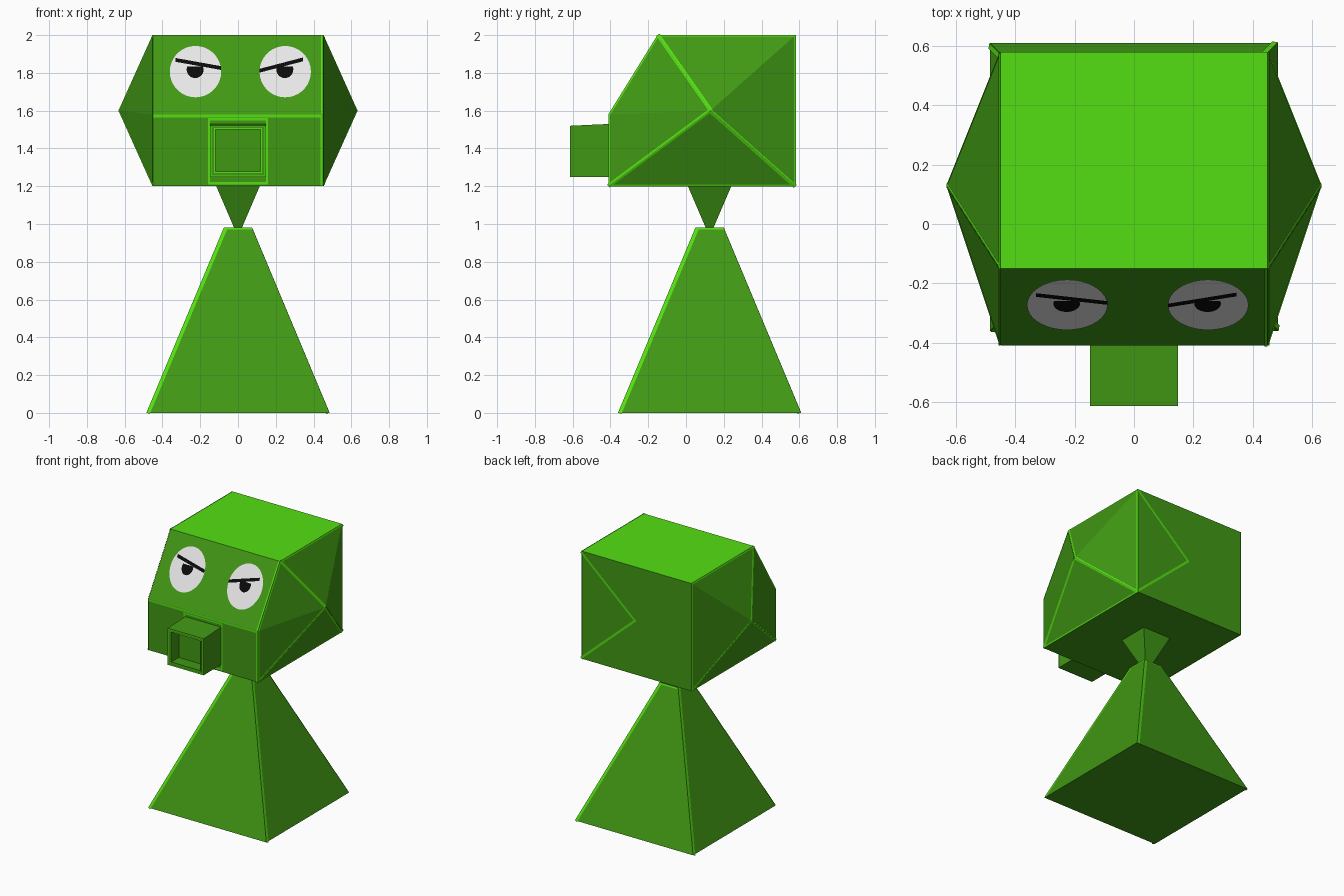
import bpy, bmesh, math
from mathutils import Vector as V

if "Cube" in bpy.data.objects:
    bpy.data.objects.remove(bpy.data.objects["Cube"])


def mat(name, rgb):
    m = bpy.data.materials.new(name)
    m.diffuse_color = (*rgb, 1)
    m.use_nodes = True
    m.node_tree.nodes["Principled BSDF"].inputs["Base Color"].default_value = m.diffuse_color
    return m


GREEN = mat("leaf_green", (0.052, 0.315, 0.007))
LIME = mat("bright_lime", (0.088, 0.74, 0.006))
WHITE = mat("eye_white", (0.86, 0.86, 0.86))
BLACK = mat("black", (0.003, 0.003, 0.003))
CY = 0.125  # y of the body axis


def make(name, bm, *mats):
    me = bpy.data.meshes.new(name)
    bm.normal_update()
    bm.to_mesh(me)
    bm.free()
    for m in mats:
        me.materials.append(m)
    ob = bpy.data.objects.new(name, me)
    bpy.context.collection.objects.link(ob)
    return ob


def square_taper(name, r0, z0, r1, z1):
    """Four-sided tapered column on the body axis."""
    bm = bmesh.new()
    rings = [[bm.verts.new((sx * r, CY + sy * r, z))
              for sx, sy in ((-1, -1), (1, -1), (1, 1), (-1, 1))]
             for r, z in ((r0, z0), (r1, z1))]
    lo, hi = rings
    bm.faces.new(lo[::-1])
    bm.faces.new(hi)
    for i in range(4):
        j = (i + 1) % 4
        bm.faces.new((lo[i], lo[j], hi[j], hi[i]))
    return make(name, bm, GREEN)


def strip(bm, a, b, c, w=0.016, center=(0, CY, 1.5)):
    """Painted line along edge a-b, lying on the face that also holds c."""
    a, b, c = V(a), V(b), V(c)
    d = (b - a).normalized()
    inward = (c - a) - d * (c - a).dot(d)
    inward = inward.normalized() * w
    n = d.cross(inward).normalized()
    pts = [a, b, b + inward, a + inward]
    if n.dot(a - V(center)) < 0:
        n = -n
        pts.reverse()
    bm.faces.new([bm.verts.new(p + n * 0.003) for p in pts])


# Body and neck
square_taper("body", 0.485, 0, 0.075, 0.98)
square_taper("neck", 0.012, 0.96, 0.115, 1.2)

# Head: side profile extruded across, pointed cheeks on both sides
profile = [(-0.41, 1.2), (-0.41, 1.58), (-0.15, 2.0), (0.58, 2.0), (0.58, 1.2)]
bm = bmesh.new()
sides = {s: [bm.verts.new((s * 0.45, y, z)) for y, z in profile] for s in (-1, 1)}
tips = {s: bm.verts.new((s * 0.63, 0.13, 1.6)) for s in (-1, 1)}
for i in range(5):
    j = (i + 1) % 5
    bm.faces.new((sides[-1][i], sides[1][i], sides[1][j], sides[-1][j]))
    for s in (-1, 1):
        bm.faces.new((sides[s][i], sides[s][j], tips[s]))
bmesh.ops.recalc_face_normals(bm, faces=bm.faces)
for f in bm.faces:  # the crown is lime
    f.material_index = 1 if f.normal.z > 0.9 else 0
make("head", bm, GREEN, LIME)

# Snout: box with a square hollow in the front
bm = bmesh.new()
bmesh.ops.create_cube(bm, size=1)
for v in bm.verts:
    back = v.co.y > 0
    v.co = V((v.co.x * 0.295, -0.40 if back else -0.613,
              1.25 if v.co.z < 0 else (1.53 if back else 1.52)))
bm.normal_update()
front = min(bm.faces, key=lambda f: f.calc_center_median().y)
bmesh.ops.inset_region(bm, faces=[front], thickness=0.028)
ext = bmesh.ops.extrude_discrete_faces(bm, faces=[front])["faces"]
bmesh.ops.translate(bm, verts=ext[0].verts[:], vec=(0, 0.1, 0))
make("snout", bm, GREEN)

# Painted lime lines: body edges
bm = bmesh.new()
corners = [(-1, -1), (1, -1), (1, 1), (-1, 1)]
for (ax, ay), (bx, by) in zip(corners, corners[1:] + corners[:1]):
    lo_a = (ax * 0.485, CY + ay * 0.485, 0)
    hi_a = (ax * 0.075, CY + ay * 0.075, 0.98)
    hi_b = (bx * 0.075, CY + by * 0.075, 0.98)
    strip(bm, lo_a, hi_a, hi_b, 0.02, (0, CY, 0.3))
    strip(bm, hi_a, hi_b, lo_a, 0.012, (0, CY, 0.3))
make("body_edge_lines", bm, LIME)

# Painted lime lines: head ridges and back chevron
bm = bmesh.new()
for s in (-1, 1):
    P = [(s * 0.45, y, z) for y, z in profile]
    tip = (s * 0.63, 0.13, 1.6)
    for i in (0, 2, 4):
        strip(bm, P[i], tip, P[(i + 1) % 5], 0.012)
        strip(bm, P[i], tip, P[i - 1], 0.008)
    for i in range(5):
        strip(bm, P[i], P[(i + 1) % 5], tip, 0.01)
L = [(-0.45, y, z) for y, z in profile]
R = [(0.45, y, z) for y, z in profile]
strip(bm, L[1], R[1], L[0])
strip(bm, R[0], R[1], L[0], 0.012)
strip(bm, R[1], R[2], L[1], 0.01)
mid = (0, 0.58, 1.6)
strip(bm, R[3], mid, R[4], 0.016)
strip(bm, R[4], mid, R[3], 0.016)
make("head_edge_lines", bm, LIME)

# Painted lime lines: around the snout root and its opening
bm = bmesh.new()


def frame(x, z0, z1, y, w):
    c = [(-x, y, z0), (x, y, z0), (x, y, z1), (-x, y, z1)]
    for i in range(4):
        strip(bm, c[i], c[(i + 1) % 4], c[(i + 2) % 4], w)


frame(0.16, 1.21, 1.56, -0.41, 0.012)
frame(0.147, 1.25, 1.52, -0.613, 0.006)
frame(0.126, 1.271, 1.507, -0.613, 0.007)
make("snout_lines", bm, LIME)


# Eyes: flat plates laid on the sloping forehead
slope = 0.26 / 0.42
out = V((0, -0.42, 0.26)).normalized()


def plate(name, pts, lift, m):
    bm = bmesh.new()
    bm.faces.new([bm.verts.new(V((x, -0.41 + (z - 1.58) * slope, z)) + out * lift)
                  for x, z in pts])
    bm.normal_update()
    for f in bm.faces:
        if f.normal.y > 0:
            f.normal_flip()
    make(name, bm, m)


def arc(cx, cz, r, a0, a1, n):
    return [(cx + r * math.cos(math.radians(a0 + (a1 - a0) * i / n)),
             cz + r * math.sin(math.radians(a0 + (a1 - a0) * i / n)))
            for i in range(n + 1)]


for side, cx, lid in (("left", -0.225, ((-0.33, 1.865), (-0.09, 1.822))),
                      ("right", 0.25, ((0.115, 1.808), (0.345, 1.868)))):
    plate(side + "_eye", arc(cx, 1.805, 0.136, 0, 350, 35), 0.003, WHITE)
    plate(side + "_pupil", arc(cx - 0.002, 1.815, 0.045, -200, 20, 14), 0.005, BLACK)
    (x0, z0), (x1, z1) = lid
    h = 0.01
    plate(side + "_eyelid_line",
          [(x0, z0 - h), (x1, z1 - h), (x1, z1 + h), (x0, z0 + h)], 0.007, BLACK)
